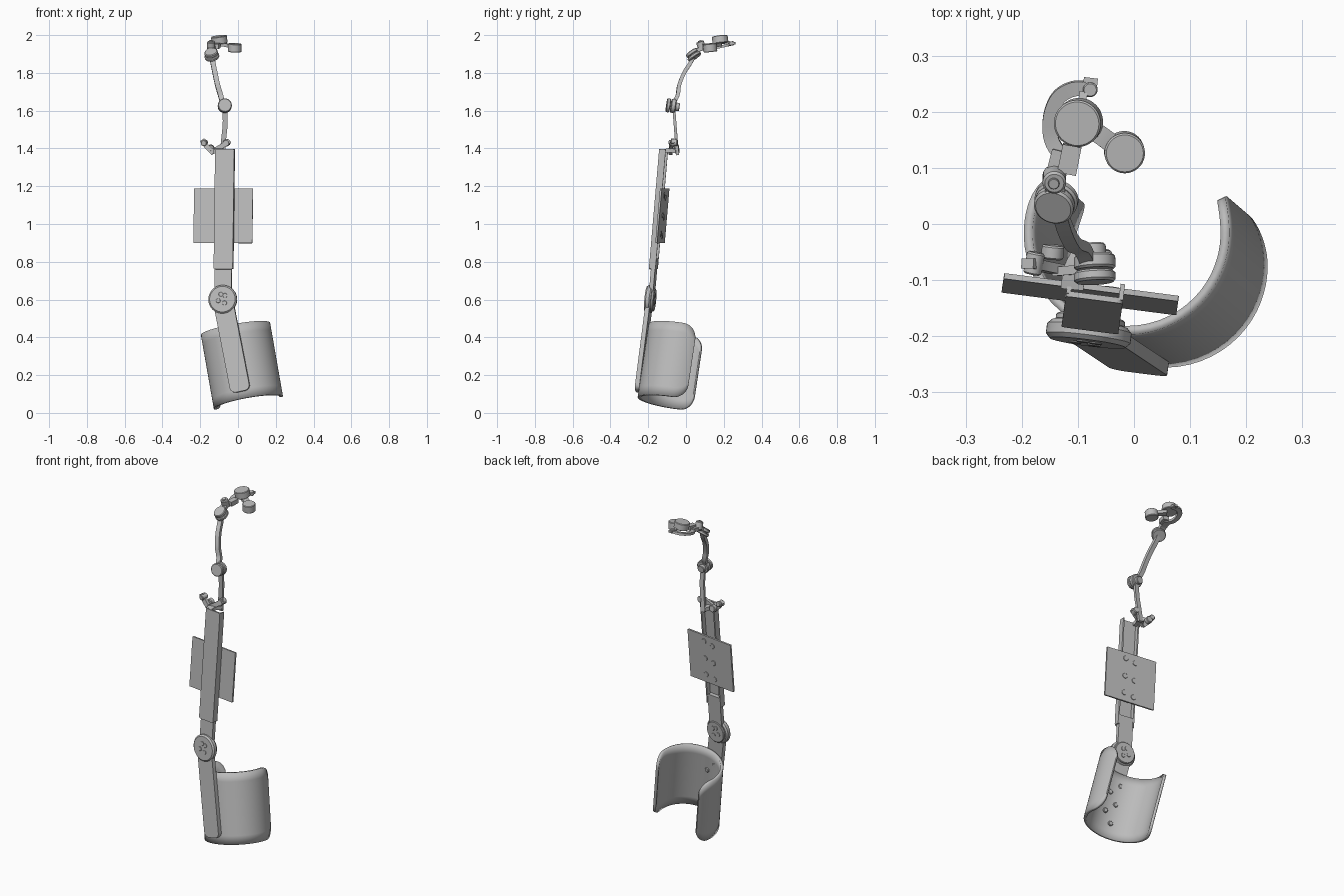
import bpy, bmesh, math
from mathutils import Vector, Matrix

if "Cube" in bpy.data.objects:
    bpy.data.objects.remove(bpy.data.objects["Cube"])

grey = bpy.data.materials.new("plain grey")
grey.diffuse_color = (0.5, 0.5, 0.5, 1)
grey.use_nodes = True
grey.node_tree.nodes["Principled BSDF"].inputs["Base Color"].default_value = grey.diffuse_color


def finish(name, bm, smooth=True):
    bmesh.ops.recalc_face_normals(bm, faces=bm.faces)
    me = bpy.data.meshes.new(name)
    bm.to_mesh(me)
    bm.free()
    me.materials.append(grey)
    ob = bpy.data.objects.new(name, me)
    bpy.context.collection.objects.link(ob)
    if smooth:
        bpy.ops.object.select_all(action='DESELECT')
        bpy.context.view_layer.objects.active = ob
        ob.select_set(True)
        bpy.ops.object.shade_smooth_by_angle(angle=math.radians(35))
    return ob


def frame(origin, up, side):
    """Local x = side, local z = up, local y points backwards."""
    z = Vector(up).normalized()
    y = z.cross(Vector(side)).normalized()
    x = y.cross(z)
    return Matrix.Translation(origin) @ Matrix((x, y, z)).transposed().to_4x4()


def prism(name, outline, y0, y1, m):
    """Extrude an x/z outline from local y0 to y1."""
    bm = bmesh.new()
    f = bm.faces.new([bm.verts.new(m @ Vector((x, y0, z))) for x, z in outline])
    d = m.to_3x3() @ Vector((0, y1 - y0, 0))
    g = bmesh.ops.extrude_face_region(bm, geom=[f], use_keep_orig=True)
    bmesh.ops.translate(bm, vec=d, verts=[v for v in g["geom"] if isinstance(v, bmesh.types.BMVert)])
    return finish(name, bm)


def rounded(x0, x1, z0, z1, r, n=6):
    pts = []
    for cx, cz, a0 in ((x1 - r, z1 - r, 0), (x0 + r, z1 - r, 90), (x0 + r, z0 + r, 180), (x1 - r, z0 + r, 270)):
        for i in range(n + 1):
            a = math.radians(a0 + 90 * i / n)
            pts.append((cx + r * math.cos(a), cz + r * math.sin(a)))
    return pts


def disc(name, centre, axis, r, depth, bevel=0.004, n=40):
    """Cylinder with softened rims, built as a lathe."""
    q = Vector((0, 0, 1)).rotation_difference(Vector(axis)).to_matrix().to_4x4()
    m = Matrix.Translation(centre) @ q
    h = depth / 2
    bm = bmesh.new()
    rings = []
    for rr, z in ((r - bevel, -h), (r, bevel - h), (r, h - bevel), (r - bevel, h)):
        rings.append([bm.verts.new(m @ Vector((rr * math.cos(math.tau * i / n), rr * math.sin(math.tau * i / n), z)))
                      for i in range(n)])
    for a, b in zip(rings, rings[1:]):
        for i in range(n):
            bm.faces.new((a[i], a[(i + 1) % n], b[(i + 1) % n], b[i]))
    bm.faces.new(rings[0])
    bm.faces.new(rings[-1])
    return finish(name, bm)


def strap(name, pts, width, thick, normal, sub=6):
    """Rectangular bar swept along a smoothed path; normal is the thin direction."""
    p = [Vector(v) for v in pts]
    path = []
    for i in range(len(p) - 1):
        a, b, c, d = p[max(i - 1, 0)], p[i], p[i + 1], p[min(i + 2, len(p) - 1)]
        for k in range(sub):
            t = k / sub
            path.append(0.5 * (2 * b + (c - a) * t + (2 * a - 5 * b + 4 * c - d) * t * t
                               + (3 * b - a - 3 * c + d) * t ** 3))
    path.append(p[-1])
    bm = bmesh.new()
    rings = []
    for i, v in enumerate(path):
        t = (path[min(i + 1, len(path) - 1)] - path[max(i - 1, 0)]).normalized()
        s = t.cross(Vector(normal)).normalized() * width / 2
        n = s.cross(t).normalized() * thick / 2
        rings.append([bm.verts.new(v + e) for e in (s + n, n - s, -s - n, s - n)])
    for a, b in zip(rings, rings[1:]):
        for i in range(4):
            bm.faces.new((a[i], a[(i + 1) % 4], b[(i + 1) % 4], b[i]))
    bm.faces.new(rings[0])
    bm.faces.new(rings[-1])
    return finish(name, bm)


# Curved cuff: tilted open shell with rounded wing corners
axis = Vector((-0.175, 0.15, 1.0))
low = Vector((0.055, -0.075, 0.055))
e1 = Vector((1, 0, 0.175)).normalized()
e2 = Vector((0, 1, -0.15)).normalized()
R, RY, H, corner = 0.178, 0.175, 0.39, 0.075
ang0, ang1, N, M = math.radians(-218), math.radians(25), 56, 8
bm = bmesh.new()
grid = []
for i in range(N + 1):
    a = (ang0 + ang1) / 2 - (ang1 - ang0) / 2 * math.cos(math.pi * i / N)
    d = min(a - ang0, ang1 - a) * R
    cut = corner - math.sqrt(max(0, corner ** 2 - (corner - d) ** 2)) if d < corner else 0
    base = low + e1 * R * math.cos(a) + e2 * RY * math.sin(a)
    grid.append([bm.verts.new(base + axis * (cut + (H - 2 * cut) * j / M)) for j in range(M + 1)])
for a, b in zip(grid, grid[1:]):
    for j in range(M):
        bm.faces.new((a[j], b[j], b[j + 1], a[j + 1]))
cuff = finish("cuff", bm)
sol = cuff.modifiers.new("thickness", 'SOLIDIFY')
sol.thickness = 0.016
sol.offset = 0

# Lower bar with rounded end, running down the cuff front
lo = frame((-0.08, -0.192, 0.6), (-0.095, 0.063, 0.49), (1, -0.15, 0))
prism("lower_bar", rounded(-0.053, 0.053, -0.5, 0.03, 0.03), -0.012, 0.012, lo)
for k, z in enumerate((-0.21, -0.27, -0.33, -0.39, -0.45)):
    x = 0.025 if k % 2 else -0.025
    disc("cuff_screw", lo @ Vector((x, 0.026, z)), lo.to_3x3().col[1], 0.014, 0.02, 0.003, 20)

# Pivot joint
up = frame((-0.08, -0.19, 0.6), (0.008, 0.055, 0.64), (1, -0.13, 0))
back = up.to_3x3().col[1]
disc("pivot_disc", up @ Vector((0, -0.005, 0)), back, 0.076, 0.034, 0.008, 48)
disc("pivot_back_disc", up @ Vector((0, 0.018, 0)), back, 0.062, 0.014, 0.003, 48)
for x, z in ((-0.022, -0.008), (0.012, -0.02), (0.014, 0.02), (-0.008, 0.026)):
    for y in (-0.022, 0.025):
        disc("pivot_screw", up @ Vector((x, y, z)), back, 0.012, 0.005, 0.001, 20)

# Upper link and channel-shaped upper bar
prism("upper_link", rounded(-0.045, 0.045, 0, 0.22, 0.01), -0.004, 0.018, up)
prism("channel_front", rounded(-0.05, 0.052, 0.16, 0.8, 0.012), -0.014, -0.004, up)
for x in (-0.05, 0.044):
    prism("channel_flange", [(x, 0.165), (x + 0.008, 0.165), (x + 0.008, 0.8), (x, 0.8)], -0.008, 0.021, up)

# Thin back plate with fastener rings
prism("back_plate", rounded(-0.164, 0.15, 0.302, 0.592, 0.003, 2), 0.021, 0.031, up)
for x in (-0.03, 0.03):
    for z in (0.345, 0.445, 0.55):
        disc("plate_fastener", up @ Vector((x, 0.032, z + x * 0.2)), back, 0.015, 0.004, 0.001, 24)

# Clamp at the top of the channel
strap("clamp_arm_left", [(-0.19, -0.07, 1.445), (-0.165, -0.075, 1.41), (-0.13, -0.082, 1.375)], 0.026, 0.018, (0, 1, 0))
strap("clamp_arm_right", [(-0.14, -0.085, 1.38), (-0.09, -0.08, 1.41), (-0.045, -0.07, 1.44)], 0.026, 0.016, (0, 1, 0))
strap("clamp_base", [(-0.11, -0.115, 1.385), (-0.105, -0.08, 1.39), (-0.085, -0.045, 1.385)], 0.04, 0.022, (0, 0, 1))
disc("clamp_knob", (-0.145, -0.05, 1.40), (0.1, 1, 0.1), 0.02, 0.025, 0.003, 24)
disc("clamp_end", (-0.178, -0.07, 1.43), (0.2, 1, 0.1), 0.016, 0.04, 0.003, 24)
disc("clamp_pin", (-0.06, -0.062, 1.43), (0.2, 1, 0.1), 0.018, 0.036, 0.003, 24)

# Lower arm and elbow joint
strap("lower_arm", [(-0.082, -0.044, 1.365), (-0.078, -0.05, 1.43), (-0.068, -0.058, 1.53), (-0.07, -0.064, 1.61)], 0.026, 0.015, (0, 1, 0))
ax = Vector((-0.05, 1, -0.15))
disc("elbow_front", Vector((-0.07, -0.094, 1.628)), ax, 0.037, 0.02)
disc("elbow_back", Vector((-0.07, -0.068, 1.625)), ax, 0.037, 0.026)
disc("elbow_cap", Vector((-0.072, -0.046, 1.62)), ax, 0.022, 0.022, 0.003, 28)

# Curved upper arm and wrist joint
strap("upper_arm", [(-0.08, -0.07, 1.635), (-0.092, -0.045, 1.68), (-0.108, -0.036, 1.735), (-0.122, -0.01, 1.80),
                    (-0.132, 0.022, 1.85), (-0.138, 0.04, 1.885)], 0.026, 0.02, (0, 1, -0.4))
ax = Vector((-0.2, -0.55, 0.8))
disc("wrist_lower", (-0.138, 0.044, 1.887), ax, 0.039, 0.018)
disc("wrist_upper", (-0.142, 0.034, 1.905), ax, 0.036, 0.02)

# Small swivel and block behind the wrist
disc("swivel", (-0.142, 0.08, 1.945), (0, -0.35, 1), 0.021, 0.045, 0.004, 28)
disc("swivel_bolt", (-0.143, 0.072, 1.968), (0, -0.35, 1), 0.01, 0.006, 0.001, 20)
strap("swivel_link", [(-0.14, 0.045, 1.905), (-0.14, 0.08, 1.928), (-0.128, 0.13, 1.935)], 0.036, 0.02, (0, 0, 1))
strap("swivel_block", [(-0.12, 0.09, 1.94), (-0.11, 0.14, 1.945)], 0.034, 0.026, (0, 0, 1))

# Hook-shaped arc around the end cylinder
strap("hook", [(-0.125, 0.115, 1.93), (-0.147, 0.15, 1.932), (-0.149, 0.19, 1.94), (-0.135, 0.225, 1.948),
               (-0.108, 0.241, 1.953), (-0.078, 0.24, 1.955)], 0.026, 0.014, (0, -0.2, 1))
disc("hook_eye", (-0.078, 0.24, 1.956), (0, -0.1, 1), 0.013, 0.022, 0.002, 24)
strap("hook_tab", [(-0.09, 0.255, 1.957), (-0.065, 0.252, 1.957)], 0.014, 0.012, (0, 0, 1))
strap("hook_pin", [(-0.09, 0.235, 1.96), (-0.095, 0.2, 1.968)], 0.014, 0.012, (0, 0, 1))

# End cylinders and the link between them
disc("end_cylinder_large", (-0.099, 0.181, 1.975), (-0.12, -0.12, 1), 0.042, 0.04, 0.003, 48)
strap("end_link", [(-0.085, 0.175, 1.95), (-0.055, 0.155, 1.946), (-0.025, 0.132, 1.938)], 0.034, 0.018, (0, 0, 1))
disc("end_cylinder_small", (-0.017, 0.128, 1.933), (0.03, -0.1, 1), 0.036, 0.044, 0.003, 48)
